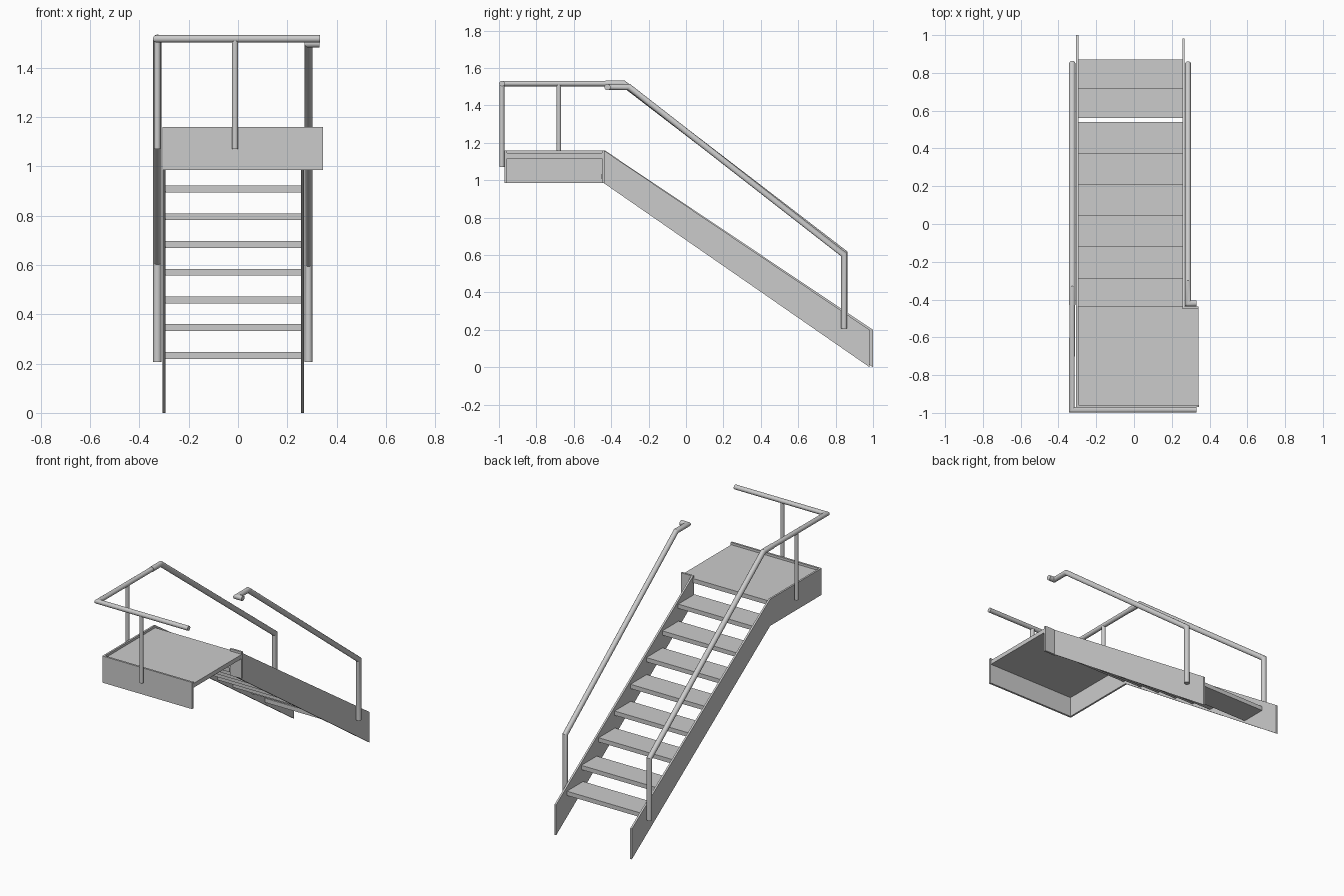
import bpy, bmesh, math
from mathutils import Vector

if "Cube" in bpy.data.objects:
    bpy.data.objects.remove(bpy.data.objects["Cube"])


def finish(bm, name, smooth=False):
    bmesh.ops.recalc_face_normals(bm, faces=bm.faces)
    me = bpy.data.meshes.new(name)
    bm.to_mesh(me)
    bm.free()
    ob = bpy.data.objects.new(name, me)
    bpy.context.collection.objects.link(ob)
    if smooth:
        bpy.ops.object.select_all(action='DESELECT')
        ob.select_set(True)
        bpy.context.view_layer.objects.active = ob
        bpy.ops.object.shade_smooth_by_angle(angle=math.radians(30))
    return ob


def plate(name, profile, x0, x1):
    """Extrude a (y, z) profile from x0 to x1."""
    bm = bmesh.new()
    face = bm.faces.new([bm.verts.new((x0, y, z)) for y, z in profile])
    ext = bmesh.ops.extrude_face_region(bm, geom=[face])
    verts = [g for g in ext['geom'] if isinstance(g, bmesh.types.BMVert)]
    bmesh.ops.translate(bm, verts=verts, vec=(x1 - x0, 0, 0))
    return finish(bm, name)


def box(name, x0, x1, y0, y1, z0, z1):
    return plate(name, [(y0, z0), (y1, z0), (y1, z1), (y0, z1)], x0, x1)


def tube(name, points, r, sides=20):
    """Sweep a round tube along points with mitred corners."""
    pts = [Vector(p) for p in points]
    dirs = [(b - a).normalized() for a, b in zip(pts, pts[1:])]
    u = dirs[0].orthogonal().normalized()
    v = dirs[0].cross(u)
    ring = [pts[0] + r * (u * math.cos(t) + v * math.sin(t))
            for t in (2 * math.pi * i / sides for i in range(sides))]
    bm = bmesh.new()
    prev = [bm.verts.new(p) for p in ring]
    bm.faces.new(prev)
    for i, d in enumerate(dirs):
        end = pts[i + 1]
        n = d + dirs[i + 1] if i + 1 < len(dirs) else d
        ring = [p + d * ((end - p).dot(n) / d.dot(n)) for p in ring]
        cur = [bm.verts.new(p) for p in ring]
        for k in range(sides):
            j = (k + 1) % sides
            bm.faces.new((prev[k], prev[j], cur[j], cur[k]))
        prev = cur
    bm.faces.new(prev)
    return finish(bm, name, True)


# Stringers: the left one carries on along the landing
plate("left_stringer", [(-0.97, 0.985), (-0.97, 1.16), (-0.435, 1.16),
                        (1.0, 0.2), (1.0, 0.0), (-0.435, 0.985)], -0.307, -0.295)
plate("right_stringer", [(-0.45, 0.985), (-0.45, 1.16), (-0.44, 1.16),
                         (0.982, 0.2), (0.982, 0.0), (-0.44, 0.985)], 0.256, 0.268)
box("right_stringer_flange", 0.268, 0.342, -0.45, -0.437, 0.985, 1.16)

# Landing
box("landing_front_panel", -0.307, 0.345, -0.97, -0.957, 0.985, 1.16)
box("landing_deck", -0.295, 0.342, -0.957, -0.437, 1.117, 1.145)

# Treads, lowest first
RISE, RUN = 0.1125, 0.165
for i in range(8):
    nose = 0.72 if i == 1 else 0.87 - RUN * i
    depth = 0.16 if i == 1 else 0.168
    top = 0.247 + RISE * i
    box(f"tread_{i + 1}", -0.295, 0.256, nose - depth, nose, top - 0.028, top)

# Left handrail: stair part, then landing part wrapping round the front
LX, RX = -0.327, 0.286
tube("left_stair_rail", [(LX, 0.847, 0.207), (LX, 0.847, 0.61),
                         (LX, -0.335, 1.517), (LX, -0.43, 1.517)], 0.017)
tube("landing_rail", [(LX, -0.42, 1.517), (LX - 0.003, -0.984, 1.517),
                      (0.332, -0.984, 1.517)], 0.015)
tube("landing_side_post", [(LX, -0.68, 1.07), (LX, -0.68, 1.515)], 0.013)
tube("landing_front_post", [(-0.012, -0.984, 1.07), (-0.012, -0.984, 1.515)], 0.013)

# Right handrail with a short turned end
tube("right_stair_rail", [(RX, 0.845, 0.207), (RX, 0.845, 0.602),
                          (RX, -0.305, 1.498), (RX, -0.42, 1.498),
                          (0.33, -0.42, 1.498)], 0.0165)
